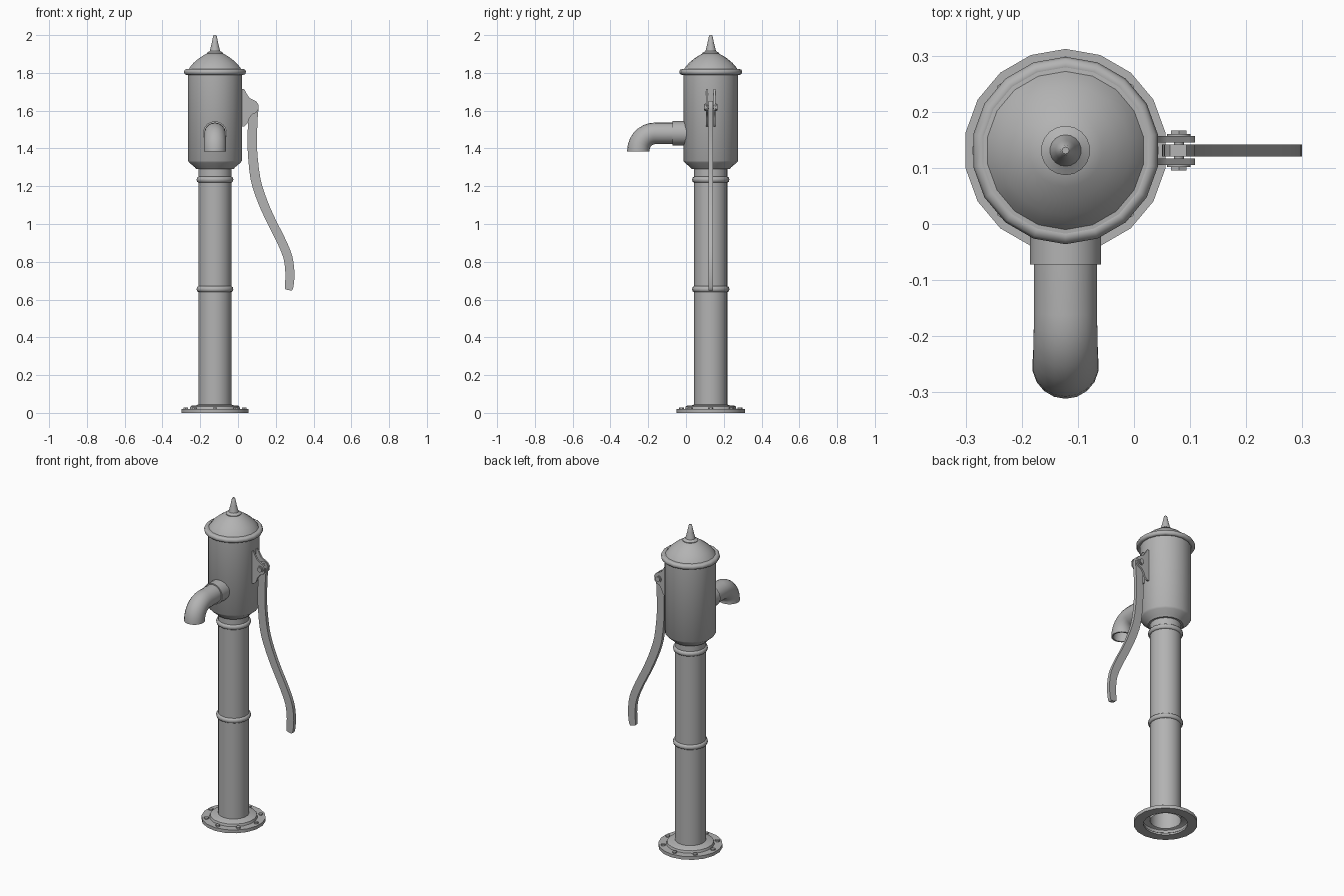
import bpy, bmesh
from math import sin, cos, pi, radians
from mathutils import Vector, Matrix

if "Cube" in bpy.data.objects:
    bpy.data.objects.remove(bpy.data.objects["Cube"])

CX, CY = -0.122, 0.131
SIDES = 18

# Dark cast iron
iron = bpy.data.materials.new("dark_iron")
iron.diffuse_color = (.45, .45, .45, 1)
iron.use_nodes = True
iron.node_tree.nodes["Principled BSDF"].inputs["Base Color"].default_value = iron.diffuse_color


def finish(name, bm, angle=35):
    bmesh.ops.recalc_face_normals(bm, faces=bm.faces)
    me = bpy.data.meshes.new(name)
    bm.to_mesh(me)
    bm.free()
    me.materials.append(iron)
    ob = bpy.data.objects.new(name, me)
    bpy.context.collection.objects.link(ob)
    bpy.ops.object.select_all(action='DESELECT')
    ob.select_set(True)
    bpy.context.view_layer.objects.active = ob
    bpy.ops.object.shade_smooth_by_angle(angle=radians(angle))
    return ob


def skin(name, rings, closed=False, angle=35):
    """Join a list of point rings with quads."""
    bm = bmesh.new()
    vs = [[bm.verts.new(p) for p in r] for r in rings]
    pairs = list(zip(vs, vs[1:])) + ([(vs[-1], vs[0])] if closed else [])
    for a, b in pairs:
        n = len(a)
        for i in range(n):
            j = (i + 1) % n
            bm.faces.new((a[i], a[j], b[j], b[i]))
    bmesh.ops.remove_doubles(bm, verts=bm.verts, dist=1e-5)
    return finish(name, bm, angle)


def lathe(name, profile, closed=False, angle=35):
    rings = []
    for r, z in profile:
        rings.append([(CX + r * sin(2 * pi * i / SIDES), CY + r * cos(2 * pi * i / SIDES), z)
                      for i in range(SIDES)])
    return skin(name, rings, closed, angle)


def bead(name, r, z, tr, tz, n=8):
    return lathe(name, [(r + tr * cos(2 * pi * i / n), z + tz * sin(2 * pi * i / n))
                        for i in range(n)], True, 60)


def prism(name, outline, y0, y1):
    """Extrude an x-z outline along y."""
    bm = bmesh.new()
    f = bm.faces.new([bm.verts.new((x, y0, z)) for x, z in outline])
    g = bmesh.ops.extrude_face_region(bm, geom=[f])
    bmesh.ops.translate(bm, vec=(0, y1 - y0, 0),
                        verts=[v for v in g['geom'] if isinstance(v, bmesh.types.BMVert)])
    return finish(name, bm)


def cyl(name, loc, r, depth, n, axis='Z'):
    bm = bmesh.new()
    rot = Matrix.Rotation(pi / 2, 4, 'X') if axis == 'Y' else Matrix()
    bmesh.ops.create_cone(bm, cap_ends=True, segments=n, radius1=r, radius2=r, depth=depth,
                          matrix=Matrix.Translation(loc) @ rot)
    return finish(name, bm)


# Base flange (open underneath) with bolts
lathe("base_flange", [(.125, .012), (.125, 0), (.181, 0), (.181, .02), (.136, .02),
                      (.132, .034), (.125, .038), (.1, .04), (.088, .045)])
for i in range(8):
    a = i * pi / 4
    cyl(f"flange_bolt_{i + 1}", (CX + .155 * cos(a), CY + .155 * sin(a), .022), .013, .014, 6)

# Column with two beads
lathe("column", [(.088, .02), (.088, 1.3)])
for i, z in enumerate((.655, 1.235)):
    bead(f"column_bead_{i + 1}", .087, z, .012, .016)

# Barrel, rim, domed lid, finial
lathe("barrel", [(.085, 1.29), (.1, 1.29), (.108, 1.3), (.138, 1.325), (.145, 1.335),
                 (.145, 1.8)])
bead("barrel_rim", .152, 1.805, .015, .016)
lathe("lid", [(.152, 1.819), (.141, 1.82), (.133, 1.832), (.116, 1.852), (.09, 1.874),
              (.065, 1.891), (.042, 1.903), (0, 1.905)])
lathe("finial", [(.044, 1.9), (.044, 1.906), (.034, 1.912), (.028, 1.916), (.018, 1.955),
                 (.009, 1.997), (.006, 2.0), (0, 2.0)])


# Spout: straight pipe, elbow, open end
def ring_yz(y, z, a, r, n=18):
    """Ring whose normal turns from -y (a=0) to -z (a=90 degrees)."""
    up = Vector((0, -sin(a), cos(a)))
    c = Vector((CX, y, z))
    return [c + r * (cos(2 * pi * i / n) * up + Vector((sin(2 * pi * i / n), 0, 0)))
            for i in range(n)]


B = .09
elbow = []
for i in range(8):
    a = i / 7 * pi / 2
    elbow.append((-.162 - B * sin(a), 1.48 - B * (1 - cos(a)), a))
path = [(.02, 1.48, 0, .057)]
path += [(*e, .057 + .0025 * i / 7) for i, e in enumerate(elbow)]
path += [(-.252, 1.384, pi / 2, r) for r in (.0595, .05)]
path += [(*e, .049) for e in reversed(elbow)]
skin("spout", [ring_yz(*p) for p in path])
skin("spout_collar", [ring_yz(y, 1.48, 0, r) for y, r in
                      ((.03, .064), (-.072, .064), (-.072, .05))])

# Handle bracket plates, mirrored about the handle
plate = [(.01, 1.715), (.032, 1.715), (.046, 1.69), (.06, 1.668), (.098, 1.648), (.109, 1.63),
         (.107, 1.603), (.094, 1.588), (.075, 1.58), (.06, 1.56), (.05, 1.532), (.034, 1.517),
         (.01, 1.515)]
HY = .131
for side, s in (("front", -1), ("back", 1)):
    prism(f"bracket_plate_{side}", plate, HY + s * .0145, HY + s * .0255)
    cyl(f"pivot_washer_{side}", (.08, HY + s * .027, 1.618), .021, .005, 12, 'Y')
    cyl(f"pivot_nut_{side}", (.08, HY + s * .031, 1.618), .016, .01, 6, 'Y')
cyl("pivot_pin", (.08, HY, 1.618), .009, .07, 12, 'Y')

# Curved pump handle: centre line x, z, width
pts = [(.079, 1.65, .03), (.081, 1.62, .054), (.08, 1.575, .05), (.077, 1.51, .05),
       (.076, 1.396, .05), (.093, 1.237, .052), (.13, 1.12, .05), (.177, 1.014, .048),
       (.225, .919, .048), (.264, .824, .048), (.275, .734, .048), (.27, .665, .045),
       (.268, .65, .03)]
P = [Vector(p) for p in pts]
fine = []
for i in range(len(P) - 1):
    p0, p1, p2, p3 = P[max(i - 1, 0)], P[i], P[i + 1], P[min(i + 2, len(P) - 1)]
    for k in range(3):
        t = k / 3
        fine.append(.5 * (2 * p1 + (p2 - p0) * t + (2 * p0 - 5 * p1 + 4 * p2 - p3) * t * t
                          + (3 * p1 - p0 - 3 * p2 + p3) * t ** 3))
fine.append(P[-1])
left, right = [], []
for i, p in enumerate(fine):
    d = fine[min(i + 1, len(fine) - 1)] - fine[max(i - 1, 0)]
    n = Vector((-d.y, d.x)).normalized() * p.z / 2
    left.append((p.x + n.x, p.y + n.y))
    right.append((p.x - n.x, p.y - n.y))
prism("pump_handle", left + right[::-1], HY - .011, HY + .011)
